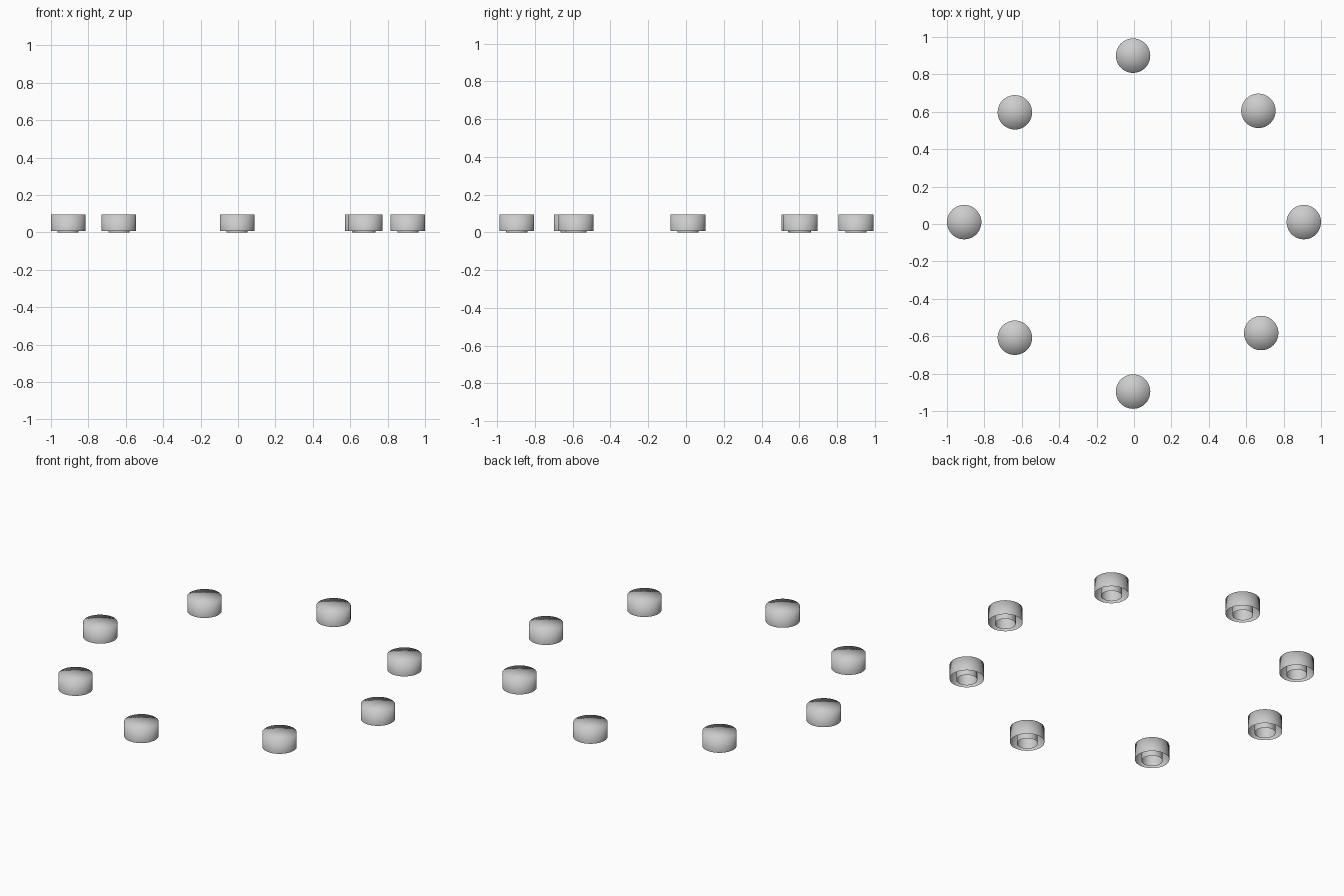
import bpy, bmesh
from math import cos, sin, tau

if "Cube" in bpy.data.objects:
    bpy.data.objects.remove(bpy.data.objects["Cube"])

SEGMENTS = 48
CENTRES = [(0.908, 0.01), (0.665, 0.605), (-0.005, 0.9), (-0.637, 0.597),
           (-0.908, 0.01), (-0.637, -0.608), (-0.005, -0.896), (0.68, -0.583)]


def ring(bm, radius, z):
    return [bm.verts.new((radius * cos(tau * i / SEGMENTS),
                          radius * sin(tau * i / SEGMENTS), z))
            for i in range(SEGMENTS)]


def wall(bm, low, high, flip=False):
    for i in range(SEGMENTS):
        j = (i + 1) % SEGMENTS
        face = [low[i], low[j], high[j], high[i]]
        bm.faces.new(face[::-1] if flip else face)


def button_mesh():
    bm = bmesh.new()
    # Round cap, open underneath, with softly shaded flat top
    low, high = ring(bm, 0.092, 0.008), ring(bm, 0.092, 0.094)
    wall(bm, low, high)
    centre = bm.verts.new((0, 0, 0.094))
    for i in range(SEGMENTS):
        bm.faces.new((high[i], high[(i + 1) % SEGMENTS], centre))
    # Central tube, reaching slightly below the cap
    wall(bm, ring(bm, 0.056, 0.0), ring(bm, 0.056, 0.093))
    for face in bm.faces:
        face.smooth = True
    mesh = bpy.data.meshes.new("round_button")
    bm.to_mesh(mesh)
    bm.free()
    return mesh


# Eight identical buttons arranged in a ring
mesh = button_mesh()
for n, (x, y) in enumerate(CENTRES, 1):
    button = bpy.data.objects.new(f"round_button_{n}", mesh)
    button.location = (x, y, 0)
    bpy.context.collection.objects.link(button)
